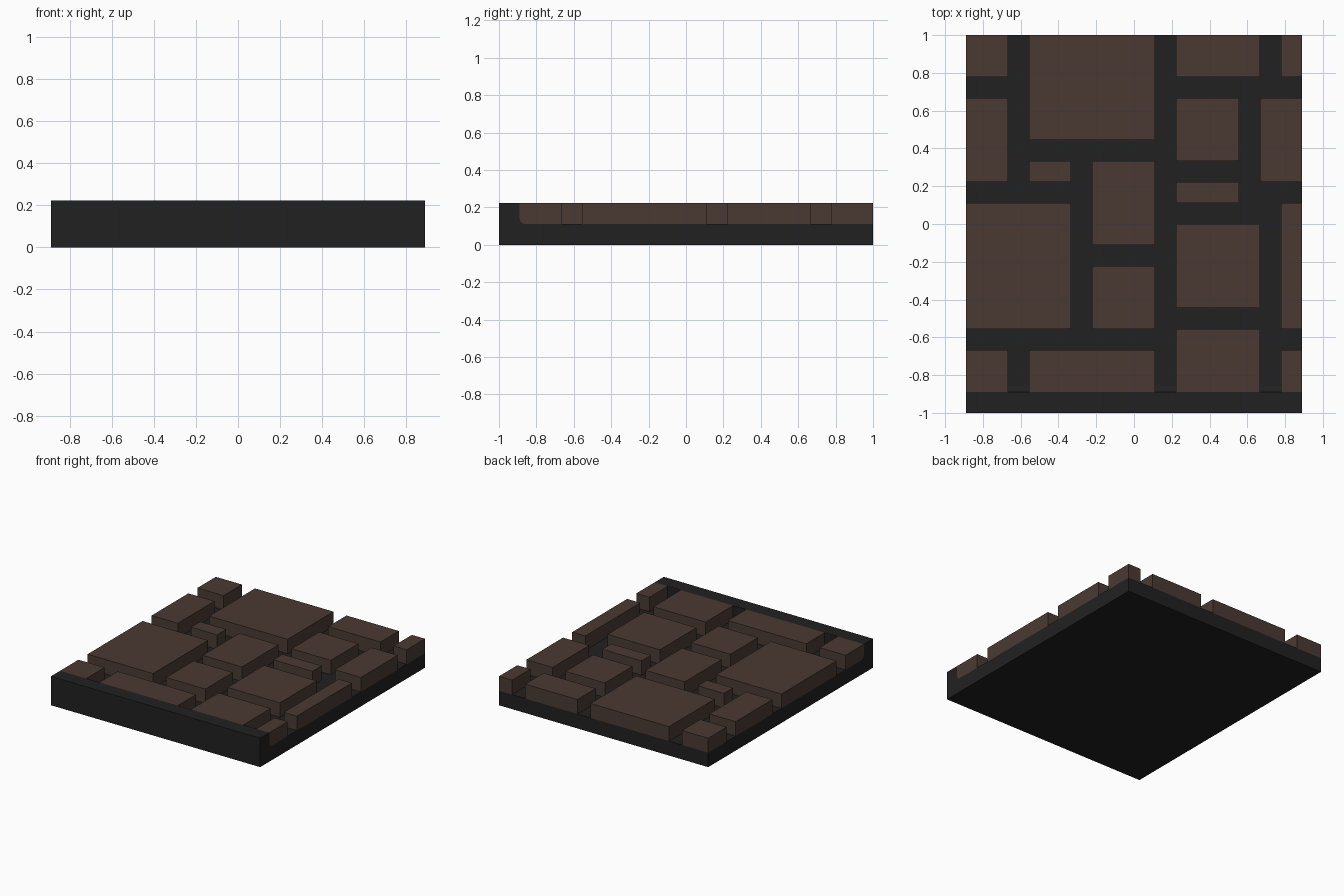
import bpy, bmesh, math

cube = bpy.data.objects.get("Cube")
if cube:
    bpy.data.objects.remove(cube, do_unlink=True)

U = 1 / 9            # layout module
R = 0.27             # cove radius, in modules


def material(name, rgb):
    m = bpy.data.materials.new(name)
    m.use_nodes = True
    m.diffuse_color = (*rgb, 1)
    bsdf = m.node_tree.nodes["Principled BSDF"]
    bsdf.inputs["Base Color"].default_value = (*rgb, 1)
    bsdf.inputs["Roughness"].default_value = 0.8
    return m


def extrude_profile(name, profile, x0, x1, mat):
    """Sweep a (y, z) profile along x between x0 and x1."""
    bm = bmesh.new()
    face = bm.faces.new([bm.verts.new((x0 * U, y * U, z * U)) for y, z in profile])
    ext = bmesh.ops.extrude_face_region(bm, geom=[face])
    moved = [g for g in ext["geom"] if isinstance(g, bmesh.types.BMVert)]
    bmesh.ops.translate(bm, verts=moved, vec=((x1 - x0) * U, 0, 0))
    bmesh.ops.recalc_face_normals(bm, faces=bm.faces)
    mesh = bpy.data.meshes.new(name)
    bm.to_mesh(mesh)
    bm.free()
    mesh.materials.append(mat)
    obj = bpy.data.objects.new(name, mesh)
    bpy.context.collection.objects.link(obj)
    return obj


mortar = material("dark mortar", (0.0152, 0.0152, 0.0152))
stone = material("brown stone", (0.0685, 0.0423, 0.0331))

# Rounded corner where the slab rises into the front lip
cove = [(-8 + R - R * math.sin(a), 1 + R - R * math.cos(a))
        for a in (math.pi / 2 * i / 6 for i in range(7))]

# Slab with raised front lip
extrude_profile("base_slab", [(-9, 0), (9, 0), (9, 1)] + cove + [(-8, 2), (-9, 2)],
                -8, 8, mortar)

# Paving stones: x0, x1, y0, y1 in modules
stones = [
    (-8, -6, 7, 9), (-5, 1, 4, 9), (2, 6, 7, 9), (7, 8, 7, 9),
    (-8, -6, 2, 6), (-5, -3, 2, 3), (-2, 1, -1, 3), (2, 5, 3, 6),
    (2, 5, 1, 2), (6, 8, 2, 6), (-8, -3, -5, 1), (-2, 1, -5, -2),
    (2, 6, -4, 0), (7, 8, -5, 1),
    (-8, -6, -8, -6), (-5, 1, -8, -6), (2, 6, -8, -5), (7, 8, -8, -6),
]
for i, (x0, x1, y0, y1) in enumerate(stones, 1):
    # Stones against the lip follow its rounded corner
    front = cove if y0 == -8 else [(y0, 1)]
    extrude_profile(f"paving_stone_{i:02d}",
                    [(y1, 1)] + front + [(y0, 2), (y1, 2)], x0, x1, stone)
